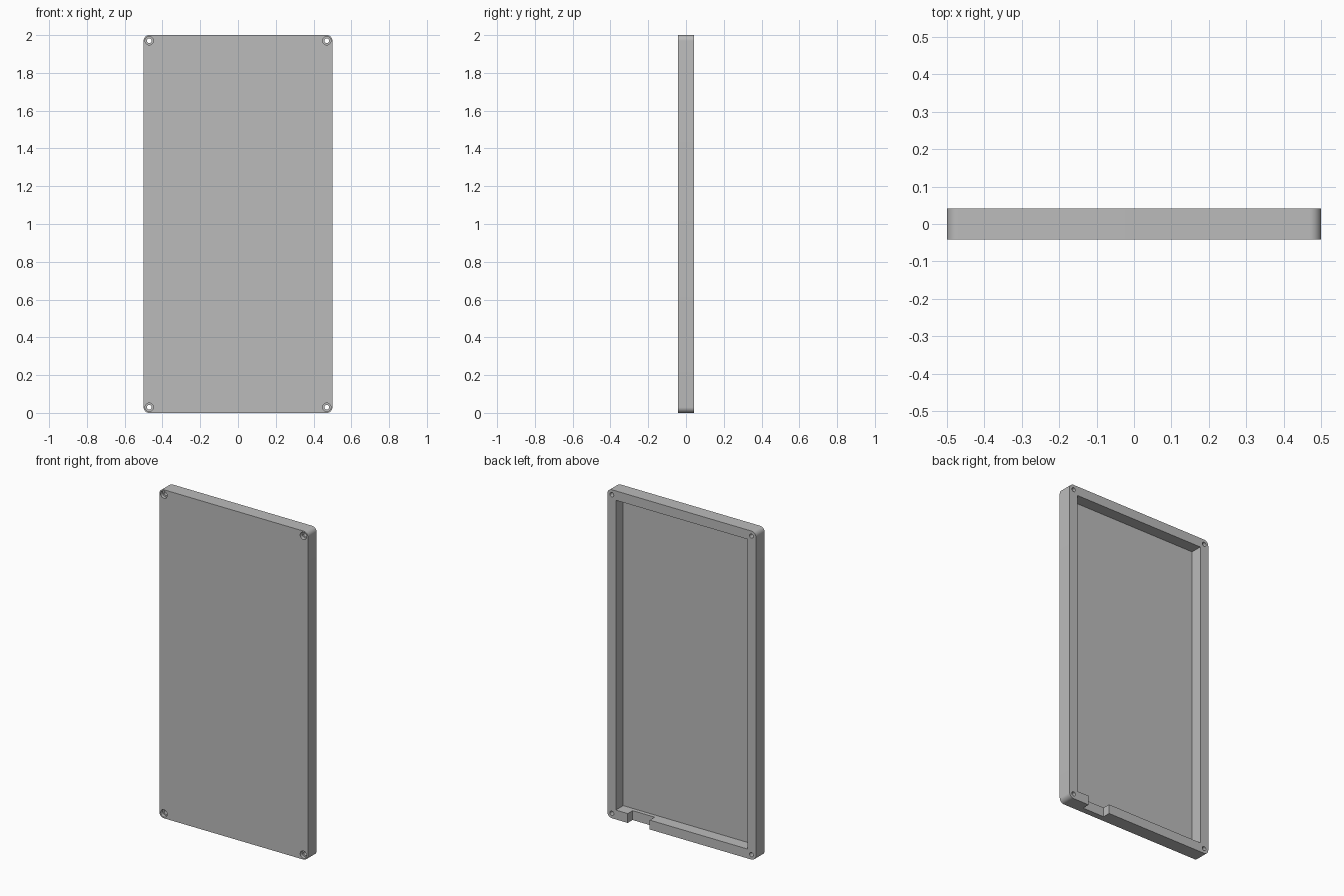
import bpy
import bmesh
import math
from mathutils import Matrix, Vector

WIDTH, DEPTH, HEIGHT = 1.0, 0.084, 2.0
WALL, FLOOR = 0.057, 0.013
CORNER = 0.03
FRONT, BACK = -DEPTH / 2, DEPTH / 2

if "Cube" in bpy.data.objects:
    bpy.data.objects.remove(bpy.data.objects["Cube"], do_unlink=True)

grey = bpy.data.materials.new("plain grey")
grey.use_nodes = True
colour = (0.5, 0.5, 0.5, 1)
grey.diffuse_color = colour
grey.node_tree.nodes["Principled BSDF"].inputs["Base Color"].default_value = colour


def make_object(name, bm):
    bmesh.ops.recalc_face_normals(bm, faces=bm.faces)
    mesh = bpy.data.meshes.new(name)
    bm.to_mesh(mesh)
    bm.free()
    mesh.materials.append(grey)
    obj = bpy.data.objects.new(name, mesh)
    bpy.context.collection.objects.link(obj)
    return obj


def box(name, low, high):
    low, high = Vector(low), Vector(high)
    bm = bmesh.new()
    place = Matrix.Translation((low + high) / 2) @ Matrix.Diagonal((*(high - low), 1))
    bmesh.ops.create_cube(bm, size=1, matrix=place)
    return make_object(name, bm)


def cone_along_y(name, x, z, y_start, y_end, r_start, r_end):
    bm = bmesh.new()
    place = Matrix.Translation((x, (y_start + y_end) / 2, z)) @ Matrix.Rotation(-math.pi / 2, 4, "X")
    bmesh.ops.create_cone(bm, cap_ends=True, segments=32, radius1=r_start,
                          radius2=r_end, depth=y_end - y_start, matrix=place)
    return make_object(name, bm)


def cut(target, cutter):
    cutter.hide_render = True
    mod = target.modifiers.new("cut", "BOOLEAN")
    mod.operation = "DIFFERENCE"
    mod.solver = "EXACT"
    mod.object = cutter
    bpy.context.view_layer.objects.active = target
    bpy.ops.object.modifier_apply(modifier=mod.name)
    bpy.data.objects.remove(cutter, do_unlink=True)


# Slab with its four upright-face corners rounded
bm = bmesh.new()
bmesh.ops.create_cube(bm, size=1, matrix=Matrix.Translation((0, 0, HEIGHT / 2))
                      @ Matrix.Diagonal((WIDTH, DEPTH, HEIGHT, 1)))
corners = [e for e in bm.edges if abs(e.verts[0].co.y - e.verts[1].co.y) > DEPTH / 2]
bmesh.ops.bevel(bm, geom=corners, offset=CORNER, segments=10, profile=0.5, affect="EDGES")
tray = make_object("case_tray", bm)

# Open recess at the back
cut(tray, box("recess_cutter", (-WIDTH / 2 + WALL, FRONT + FLOOR, WALL),
              (WIDTH / 2 - WALL, BACK + 0.1, HEIGHT - WALL)))

# Cable notch through the bottom wall
cut(tray, box("notch_cutter", (0.215, BACK - 0.047, -0.1), (0.363, BACK + 0.1, WALL + 0.05)))

# Screw holes with wider recesses at the front
for x in (-0.47, 0.47):
    for z in (0.03, HEIGHT - 0.03):
        cut(tray, cone_along_y("hole_cutter", x, z, FRONT - 0.1, BACK + 0.1, 0.013, 0.013))
        cut(tray, cone_along_y("head_cutter", x, z, FRONT - 0.1, FRONT + 0.02, 0.022, 0.022))

# Smooth the rounded corners and holes, keep the edges crisp
bpy.ops.object.select_all(action="DESELECT")
tray.select_set(True)
bpy.context.view_layer.objects.active = tray
bpy.ops.object.shade_smooth_by_angle(angle=math.radians(30))
